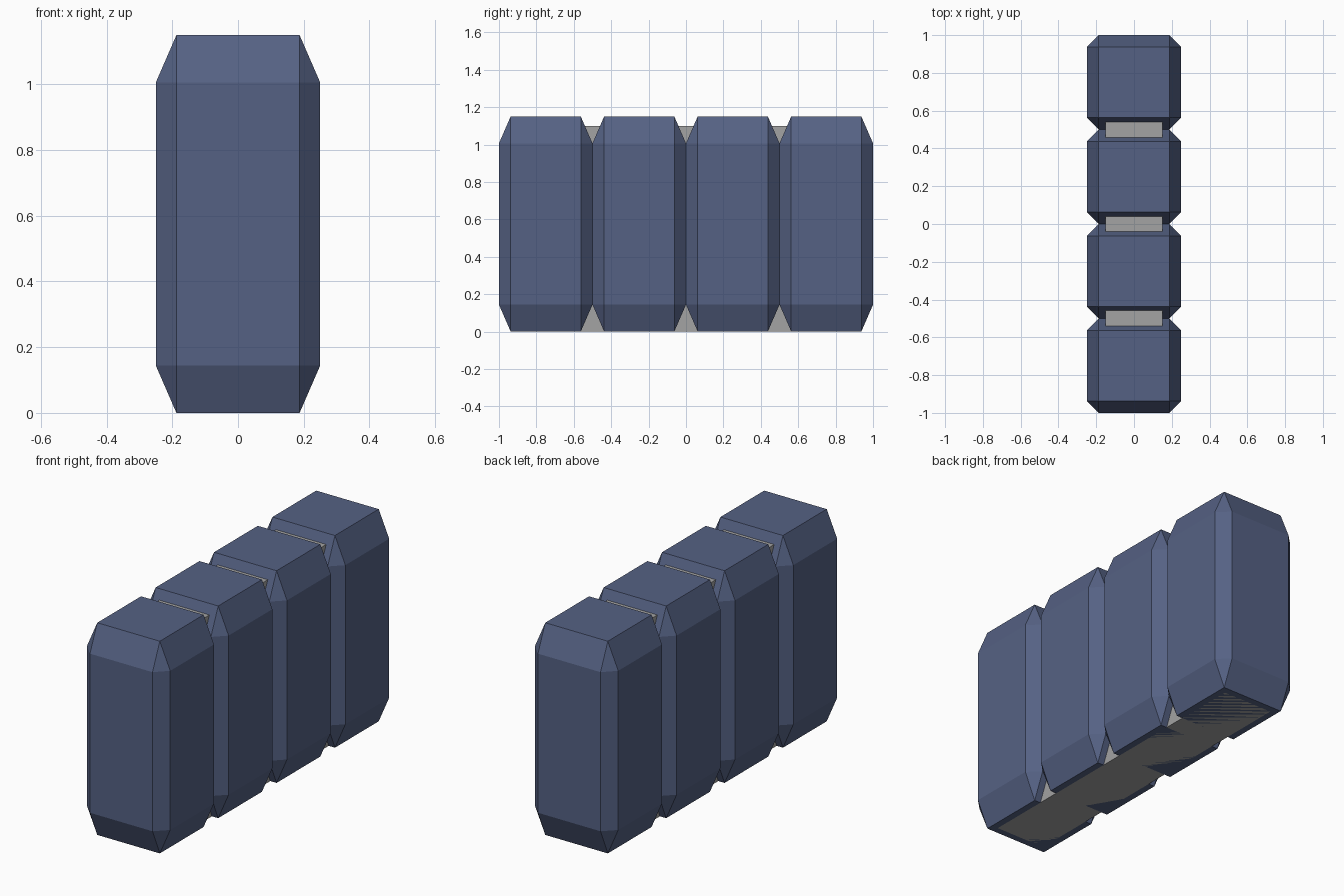
import bpy, bmesh
from mathutils import Matrix

if "Cube" in bpy.data.objects:
    bpy.data.objects.remove(bpy.data.objects["Cube"])

HEIGHT = 1.15


def material(name, rgb):
    mat = bpy.data.materials.new(name)
    mat.diffuse_color = (*rgb, 1)
    mat.use_nodes = True
    mat.node_tree.nodes["Principled BSDF"].inputs["Base Color"].default_value = mat.diffuse_color
    return mat


slate = material("slate_blue", (0.091, 0.121, 0.23))
grey = material("mid_grey", (0.366, 0.366, 0.366))


def box(name, size, centre, mat, bevel=0.0):
    """Unit cube, optionally chamfered before scaling so the chamfer stretches with it."""
    bm = bmesh.new()
    bmesh.ops.create_cube(bm, size=1)
    if bevel:
        bmesh.ops.bevel(bm, geom=bm.edges[:], offset=bevel, segments=1,
                        affect='EDGES', offset_type='OFFSET')
    bm.transform(Matrix.Diagonal((*size, 1)))
    me = bpy.data.meshes.new(name)
    bm.to_mesh(me)
    bm.free()
    me.materials.append(mat)
    ob = bpy.data.objects.new(name, me)
    ob.location = centre
    bpy.context.collection.objects.link(ob)
    return ob


# Row of four chamfered blocks
for i in range(4):
    box(f"block_{i + 1}", (0.5, 0.5, HEIGHT), (0, -0.75 + 0.5 * i, HEIGHT / 2),
        slate, bevel=0.125)

# Plain grey core running through the blocks
box("inner_core", (0.3, 1.8, 1.1), (0, 0, 0.55), grey)
